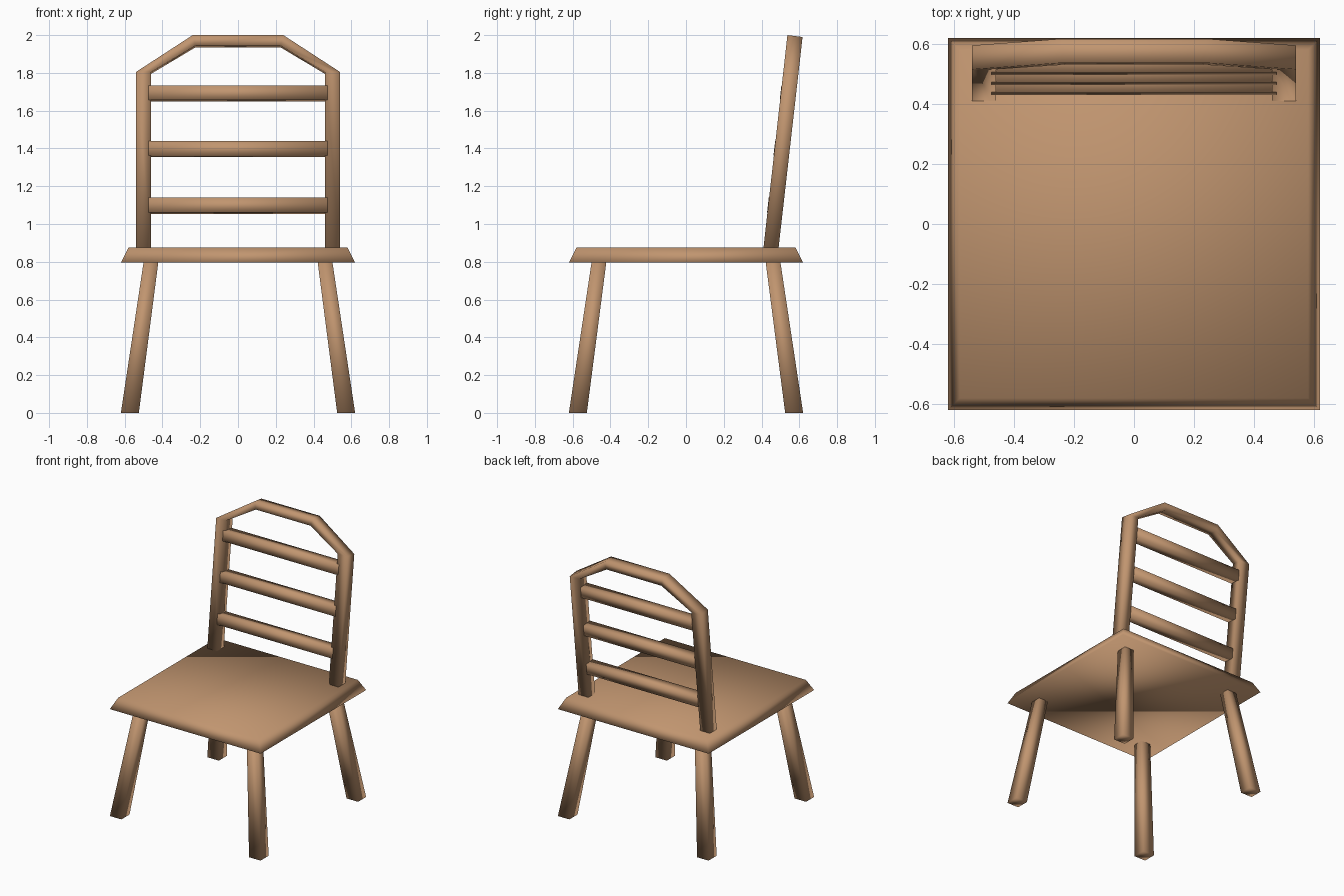
import bpy, bmesh
from mathutils import Vector

if "Cube" in bpy.data.objects:
    bpy.data.objects.remove(bpy.data.objects["Cube"])

wood = bpy.data.materials.new("warm_wood")
wood.diffuse_color = (0.53, 0.30, 0.16, 1)
wood.use_nodes = True
wood.node_tree.nodes["Principled BSDF"].inputs["Base Color"].default_value = wood.diffuse_color


def loft(name, rings):
    """Skin a row of four-point rings into a closed, smooth shaded bar."""
    bm = bmesh.new()
    loops = [[bm.verts.new(p) for p in ring] for ring in rings]
    for a, b in zip(loops, loops[1:]):
        for i in range(4):
            j = (i + 1) % 4
            bm.faces.new((a[i], a[j], b[j], b[i]))
    bm.faces.new(loops[0])
    bm.faces.new(loops[-1])
    bmesh.ops.recalc_face_normals(bm, faces=bm.faces[:])
    for f in bm.faces:
        f.smooth = True
    me = bpy.data.meshes.new(name)
    bm.to_mesh(me)
    bm.free()
    me.materials.append(wood)
    ob = bpy.data.objects.new(name, me)
    bpy.context.collection.objects.link(ob)
    return ob


def square(x0, x1, y0, y1, z):
    return [(x0, y0, z), (x1, y0, z), (x1, y1, z), (x0, y1, z)]


# Seat with sloped rim
loft("seat", [square(-0.62, 0.62, -0.62, 0.62, 0.795),
              square(-0.58, 0.58, -0.58, 0.58, 0.875)])

# Splayed, slightly tapered legs
for sx, side in ((-1, "left"), (1, "right")):
    for sy, end in ((-1, "front"), (1, "back")):
        loft(f"{end}_{side}_leg",
             [square(sx * 0.525, sx * 0.62, sy * 0.525, sy * 0.62, 0),
              square(sx * 0.422, sx * 0.50, sy * 0.422, sy * 0.50, 0.797)])

# Leaning back: front plane passes through these points
SLOPE = (0.515 - 0.41) / (1.805 - 0.873)


def front_y(z):
    return 0.41 + SLOPE * (z - 0.873)


def section(outer, inner, drop=0.01):
    """Ring of the frame from outer and inner (x, z), 0.08 deep."""
    (xo, zo), (xi, zi) = outer, inner
    return [(xo, front_y(zo), zo), (xi, front_y(zi), zi),
            (xi, front_y(zi) + 0.08, zi - drop), (xo, front_y(zo) + 0.08, zo - drop)]


# Posts and arched top rail as one bent frame
half = [section((0.54, 0.873), (0.46, 0.873), 0),
        section((0.54, 1.805), (0.46, 1.805)),
        section((0.24, 2.0), (0.225, 1.945))]
mirrored = [[(-x, y, z) for x, y, z in ring] for ring in reversed(half)]
loft("back_frame", half + mirrored)

# Three slats, tilted with the back
for i, z in enumerate((1.062, 1.362, 1.657)):
    rings = []
    for x in (-0.475, 0.475):
        lo, hi = z, z + 0.077
        rings.append([(x, front_y(lo) - 0.002, lo), (x, front_y(hi) - 0.002, hi),
                      (x, front_y(hi) + 0.076, hi - 0.008),
                      (x, front_y(lo) + 0.076, lo - 0.008)])
    loft(f"back_slat_{i + 1}", rings)
